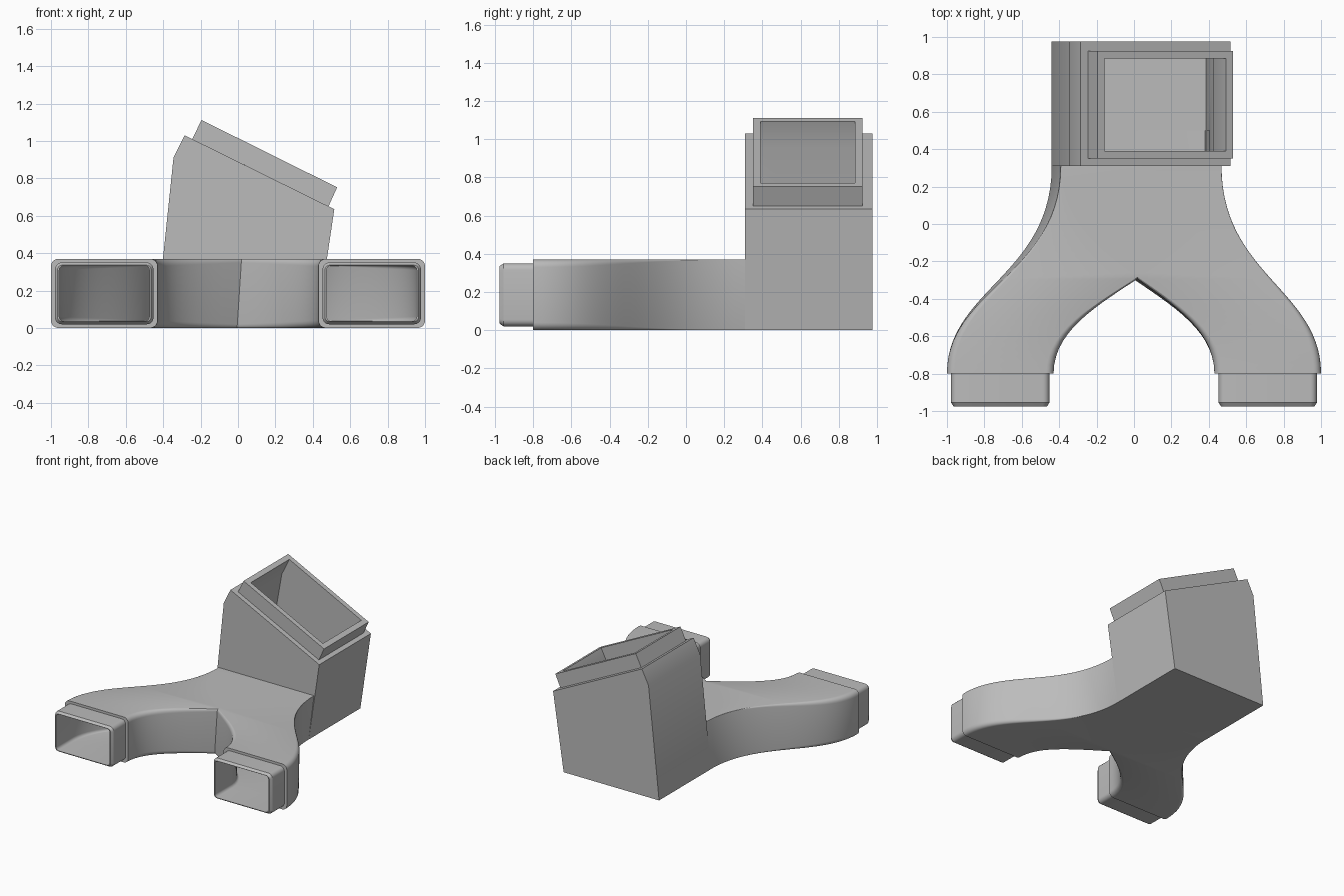
import bpy, bmesh, math

cube = bpy.data.objects.get("Cube")
if cube:
    bpy.data.objects.remove(cube, do_unlink=True)

grey = bpy.data.materials.new("plain grey")
grey.use_nodes = True
grey.diffuse_color = (0.5, 0.5, 0.5, 1)
grey.node_tree.nodes["Principled BSDF"].inputs["Base Color"].default_value = (0.5, 0.5, 0.5, 1)


def loft(name, sections):
    """Closed solid through matching rings of points."""
    bm = bmesh.new()
    rings = [[bm.verts.new(p) for p in s] for s in sections]
    n = len(rings[0])
    for a, b in zip(rings, rings[1:]):
        for i in range(n):
            j = (i + 1) % n
            bm.faces.new((a[i], a[j], b[j], b[i]))
    bm.faces.new(rings[0])
    bm.faces.new(rings[-1])
    bmesh.ops.recalc_face_normals(bm, faces=bm.faces)
    mesh = bpy.data.meshes.new(name)
    bm.to_mesh(mesh)
    bm.free()
    mesh.materials.append(grey)
    ob = bpy.data.objects.new(name, mesh)
    bpy.context.collection.objects.link(ob)
    return ob


def section(y, cx, half, z0, z1, r, shear=0.0):
    """Rounded rectangle across the duct, leaning sideways by shear."""
    pts = []
    corners = ((1, z1 - r), (-1, z1 - r), (-1, z0 + r), (1, z0 + r))
    for k, (sx, cz) in enumerate(corners):
        for i in range(6):
            a = math.pi / 2 * (k + i / 5)
            z = cz + r * math.sin(a)
            pts.append((cx + sx * (half - r) + r * math.cos(a) + shear * z, y, z))
    return pts


def leg_sections(side, inset_x, inset_z, radius):
    """S-shaped path from one front outlet to the tower."""
    result = []
    steps = 28
    for i in range(steps + 1):
        t = i / steps
        u = 1 - t
        s = t * t * (3 - 2 * t)
        y = -0.8 * u**3 - 1.05 * u * u * t - 0.81 * u * t * t + 0.31 * t**3
        cx = side * 0.715 * (1 - s) - 0.01 * s
        half = 0.285 + 0.145 * s - inset_x
        result.append(section(y, cx, half, inset_z, 0.37 - inset_z,
                              max(0.002, radius * (1 - s)), 0.13 * s))
    return result


def prism(name, profile, y0, y1):
    """Side-to-side profile pushed from front to back."""
    return loft(name, [[(x, y, z) for x, z in profile] for y in (y0, y1)])


solids, cutters = [], []
for side, label in ((1, "left"), (-1, "right")):
    # Curved leg, buried a little way into the tower
    rings = leg_sections(side, 0, 0, 0.04)
    rings.append(section(0.36, -0.01, 0.41, 0.01, 0.36, 0.002, 0.13))
    solids.append(loft(label + "_leg", rings))

    # Outlet collar with a chamfered lip
    cx = side * 0.715
    solids.append(loft(label + "_outlet", [
        section(-0.975, cx, 0.25, 0.034, 0.336, 0.025),
        section(-0.955, cx, 0.263, 0.02, 0.35, 0.035),
        section(-0.78, cx, 0.263, 0.02, 0.35, 0.035)]))

    # Air passage
    rings = [section(-1.05, cx, 0.241, 0.036, 0.334, 0.025)]
    rings += leg_sections(side, 0.044, 0.036, 0.025)
    rings.append(section(0.5, -0.01, 0.386, 0.036, 0.334, 0.002, 0.13))
    cutters.append(loft(label + "_passage", rings))

# Leaning tower with a slanted top
tower = prism("tower", [(-0.44, 0), (0.42, 0), (0.515, 0.635),
                        (-0.285, 1.03), (-0.345, 0.91)], 0.31, 0.975)

# Inlet collar, square to the slanted top
solids.append(prism("inlet", [(-0.262, 0.975), (0.468, 0.615),
                              (0.53, 0.752), (-0.195, 1.112)], 0.35, 0.925))

# Tower hollow, opening through the inlet
cutters.append(prism("tower_hollow", [(-0.385, 0.04), (0.385, 0.04), (0.425, 0.635),
                                      (0.535, 0.86), (-0.115, 1.18), (-0.225, 0.955)],
                     0.39, 0.885))

# Join the solids, then hollow the duct
duct = tower
duct.name = "branched_duct"
bpy.ops.object.select_all(action="DESELECT")
bpy.context.view_layer.objects.active = duct
duct.select_set(True)
for parts, operation in ((solids, "UNION"), (cutters, "DIFFERENCE")):
    for part in parts:
        part.hide_render = True
        mod = duct.modifiers.new(part.name, "BOOLEAN")
        mod.operation = operation
        mod.solver = "EXACT"
        mod.object = part
        bpy.ops.object.modifier_apply(modifier=mod.name)
        bpy.data.objects.remove(part, do_unlink=True)

bpy.ops.object.shade_smooth_by_angle(angle=math.radians(25))
